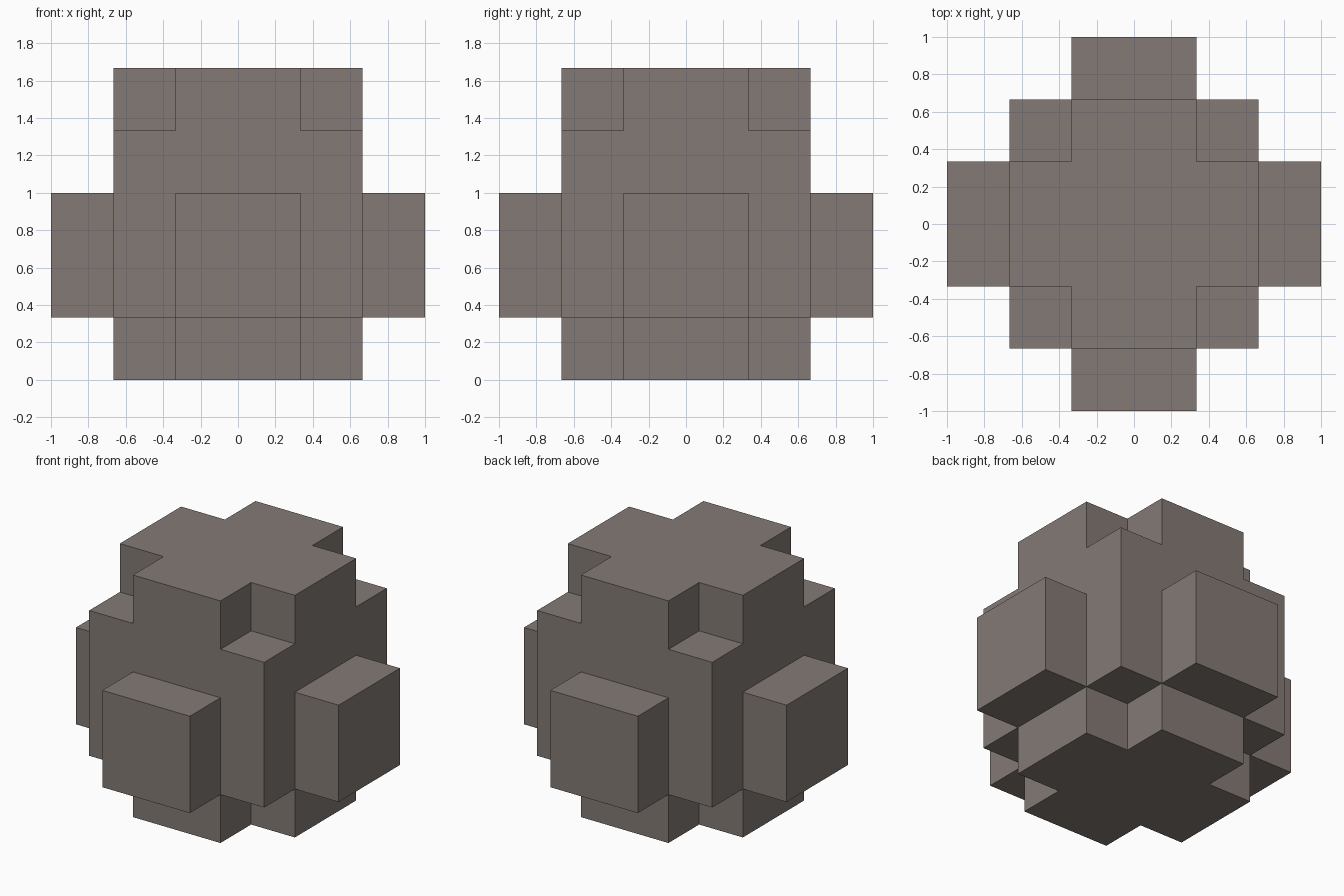
import bpy, bmesh, math
from mathutils import Vector

if "Cube" in bpy.data.objects:
    bpy.data.objects.remove(bpy.data.objects["Cube"])

U = 1 / 3  # block size


def filled(i, j, k):
    """True where the stepped rock is solid (i, j in -3..2, k in 0..4)."""
    a, b = abs(i + 0.5), abs(j + 0.5)   # distance from the centre, in blocks
    big, small = max(a, b), min(a, b)
    if k < 0 or k > 4:
        return False
    if k in (0, 4):                     # cross-shaped base and cap
        return big < 2 and small < 1
    if big < 2:                         # square core
        return True
    return k < 3 and big < 3 and small < 1  # side slabs


bm = bmesh.new()
axes = [Vector((1, 0, 0)), Vector((0, 1, 0)), Vector((0, 0, 1))]

# Skin: a face wherever a solid block meets open space
for i in range(-3, 3):
    for j in range(-3, 3):
        for k in range(5):
            if not filled(i, j, k):
                continue
            centre = Vector((i + 0.5, j + 0.5, k + 0.5))
            for n in range(3):
                for s in (-1, 1):
                    d = axes[n] * s
                    if filled(i + int(d.x), j + int(d.y), k + int(d.z)):
                        continue
                    u, v = axes[(n + 1) % 3] * s, axes[(n + 2) % 3]
                    ring = [(-1, -1), (1, -1), (1, 1), (-1, 1)]
                    bm.faces.new([bm.verts.new((centre + (d + u * p + v * q) / 2) * U)
                                  for p, q in ring])

# Weld the skin and merge flat areas
bmesh.ops.remove_doubles(bm, verts=bm.verts, dist=0.001)
bmesh.ops.dissolve_limit(bm, angle_limit=math.radians(1), verts=bm.verts, edges=bm.edges)

mesh = bpy.data.meshes.new("stepped_rock")
bm.to_mesh(mesh)
bm.free()

stone = bpy.data.materials.new("warm grey stone")
stone.diffuse_color = (0.231, 0.195, 0.178, 1)
stone.use_nodes = True
stone.node_tree.nodes["Principled BSDF"].inputs["Base Color"].default_value = stone.diffuse_color
mesh.materials.append(stone)
rock = bpy.data.objects.new("stepped_rock", mesh)
bpy.context.collection.objects.link(rock)
